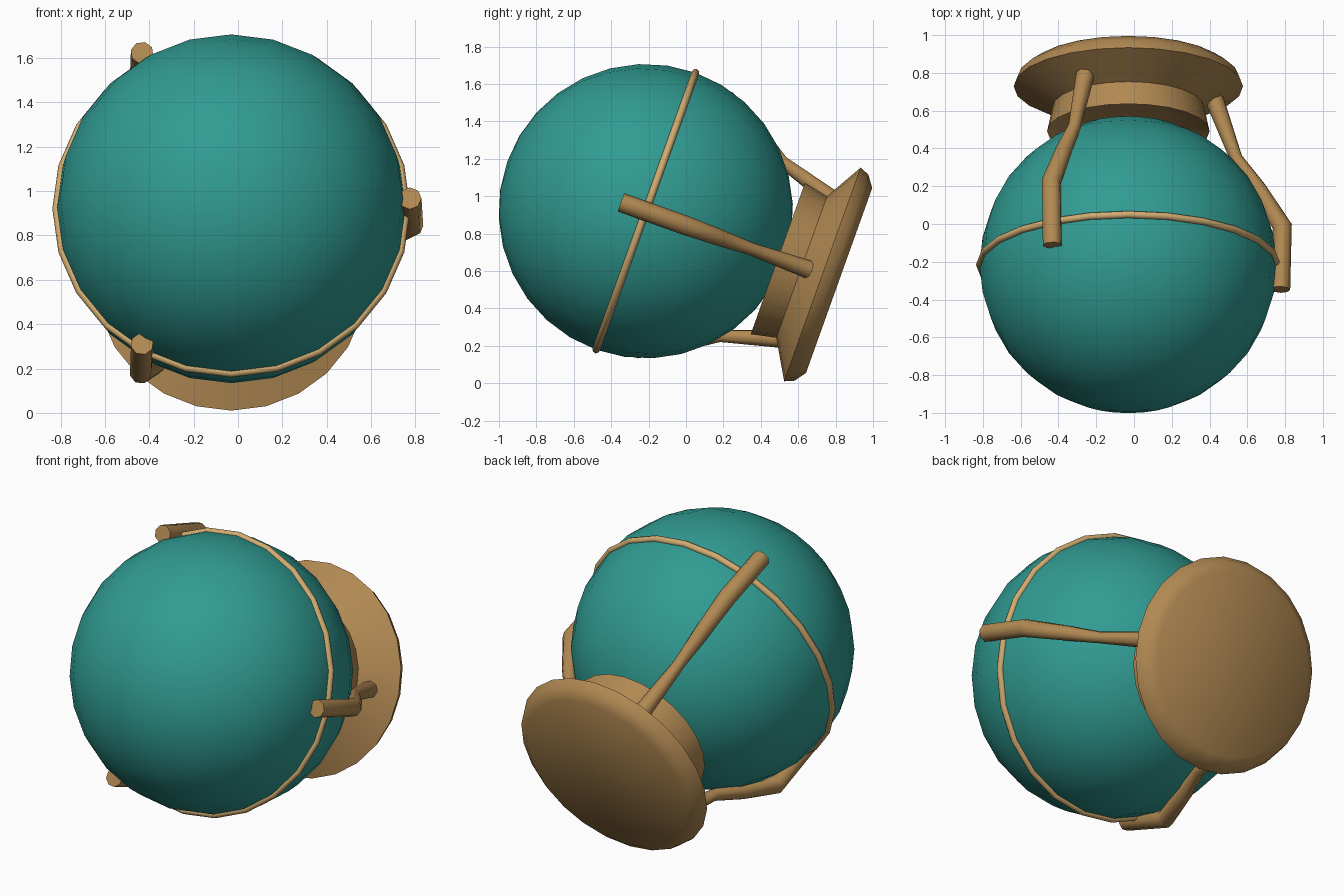
import bpy, bmesh, math
from mathutils import Matrix, Vector

if "Cube" in bpy.data.objects:
    bpy.data.objects.remove(bpy.data.objects["Cube"])

# Everything is built around a local z axis through the ball, then tilted
TILT = Matrix.Translation((-0.03, -0.215, 0.92)) @ Matrix.Rotation(math.radians(70.3), 4, 'X')


def material(name, rgb):
    m = bpy.data.materials.new(name)
    m.diffuse_color = (*rgb, 1)
    m.use_nodes = True
    m.node_tree.nodes["Principled BSDF"].inputs["Base Color"].default_value = m.diffuse_color
    return m


teal = material("teal", (0.030, 0.330, 0.290))
bronze = material("bronze", (0.440, 0.250, 0.085))
gold = material("light gold", (0.640, 0.410, 0.165))


def finish(name, bm, mat, spin=0.0, angle=40):
    bmesh.ops.recalc_face_normals(bm, faces=bm.faces)
    bm.transform(TILT @ Matrix.Rotation(spin, 4, 'Z'))
    me = bpy.data.meshes.new(name)
    bm.to_mesh(me)
    bm.free()
    me.materials.append(mat)
    ob = bpy.data.objects.new(name, me)
    bpy.context.collection.objects.link(ob)
    bpy.ops.object.select_all(action='DESELECT')
    ob.select_set(True)
    bpy.context.view_layer.objects.active = ob
    bpy.ops.object.shade_smooth_by_angle(angle=math.radians(angle))
    return ob


def loft(bm, loops, closed=False, caps=True):
    """Join rings of points with quads."""
    rings = [[bm.verts.new(p) for p in loop] for loop in loops]
    pairs = list(zip(rings, rings[1:]))
    if closed:
        pairs.append((rings[-1], rings[0]))
    for a, b in pairs:
        n = len(a)
        for i in range(n):
            j = (i + 1) % n
            bm.faces.new((a[i], a[j], b[j], b[i]))
    if caps and not closed:
        bm.faces.new(rings[0])
        bm.faces.new(rings[-1])


def circle(r, z, n=24):
    return [(r * math.cos(2 * math.pi * i / n), r * math.sin(2 * math.pi * i / n), z)
            for i in range(n)]


# Ball
bm = bmesh.new()
bmesh.ops.create_uvsphere(bm, u_segments=24, v_segments=16, radius=0.787)
finish("ball", bm, teal)

# Thin band round the middle of the ball
bm = bmesh.new()
loft(bm, [circle(0.787 + 0.02 * math.cos(t), 0.02 * math.sin(t))
          for t in (2 * math.pi * k / 8 for k in range(8))], closed=True)
finish("band", bm, gold, angle=50)

# Flared base with a shallow dish on top
profile = [(0.20, -0.83), (0.36, -0.81), (0.43, -0.75), (0.402, -0.885),
           (0.607, -1.003), (0.585, -1.055), (0.525, -1.098)]
bm = bmesh.new()
loft(bm, [circle(r, z) for r, z in profile])
finish("base", bm, bronze)

# Three bent arms: (distance from axis, local z, half width)
path = [(0.805, 0.14, 0.052), (0.815, -0.215, 0.052), (0.685, -0.43, 0.044),
        (0.57, -0.60, 0.034), (0.455, -0.93, 0.05)]


def arm_loops(n=8):
    pts = [Vector((r, 0, z)) for r, z, w in path]
    loops = []
    for i, p in enumerate(pts):
        d_in = (p - pts[max(i - 1, 0)]).normalized()
        d_out = (pts[min(i + 1, len(pts) - 1)] - p).normalized()
        side = Vector((0, 1, 0))
        normal = side.cross((d_in + d_out).normalized())
        w = path[i][2]
        loops.append([p + w * (math.cos(t) * side + math.sin(t) * normal)
                      for t in (2 * math.pi * k / n for k in range(n))])
    return loops


for k, label in enumerate(("right", "upper_left", "lower_left")):
    bm = bmesh.new()
    loft(bm, arm_loops())
    finish(label + "_arm", bm, bronze, spin=k * 2 * math.pi / 3, angle=50)
